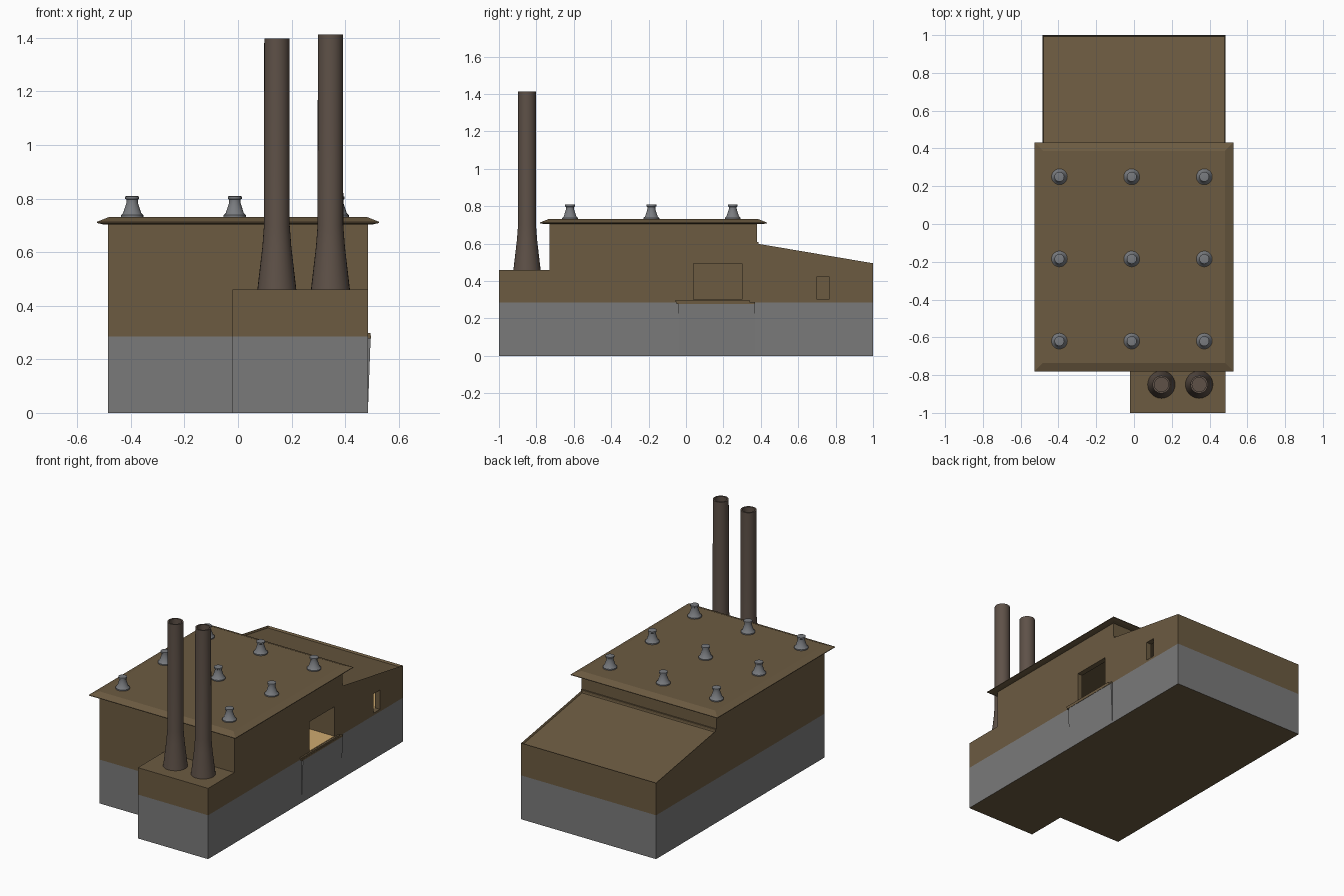
import bpy, bmesh, math
from mathutils import Vector

if "Cube" in bpy.data.objects:
    bpy.data.objects.remove(bpy.data.objects["Cube"])


def material(name, color):
    m = bpy.data.materials.new(name)
    m.diffuse_color = (*color, 1)
    m.use_nodes = True
    m.node_tree.nodes["Principled BSDF"].inputs["Base Color"].default_value = m.diffuse_color
    return m


BROWN = material("brown wall", (0.150, 0.104, 0.053))
GREY = material("grey concrete", (0.195, 0.195, 0.195))
STACK = material("dark stack brown", (0.112, 0.082, 0.064))
METAL = material("vent metal", (0.190, 0.198, 0.212))
TAN = material("warm floor", (0.62, 0.40, 0.16))


def finish(name, bm, *mats):
    bmesh.ops.recalc_face_normals(bm, faces=bm.faces[:])
    me = bpy.data.meshes.new(name)
    bm.to_mesh(me)
    bm.free()
    ob = bpy.data.objects.new(name, me)
    bpy.context.collection.objects.link(ob)
    for m in mats:
        me.materials.append(m)
    return ob


def prism(name, points, offset, *mats):
    """Closed outline of 3D points extruded along an offset."""
    bm = bmesh.new()
    face = bm.faces.new([bm.verts.new(p) for p in points])
    out = bmesh.ops.extrude_face_region(bm, geom=[face], use_keep_orig=True)
    verts = [g for g in out["geom"] if isinstance(g, bmesh.types.BMVert)]
    bmesh.ops.translate(bm, verts=verts, vec=Vector(offset))
    return finish(name, bm, *mats)


def box(name, x0, x1, y0, y1, z0, z1, *mats):
    pts = [(x0, y0, z0), (x1, y0, z0), (x1, y1, z0), (x0, y1, z0)]
    return prism(name, pts, (0, 0, z1 - z0), *mats)


def lathe(name, profile, x, y, sides, mat):
    """Revolve (radius, z) points around a vertical axis; end rings are capped."""
    bm = bmesh.new()
    rings = []
    for r, z in profile:
        rings.append([bm.verts.new((x + r * math.cos(2 * math.pi * i / sides),
                                    y + r * math.sin(2 * math.pi * i / sides), z))
                      for i in range(sides)])
    for a, b in zip(rings, rings[1:]):
        for i in range(sides):
            j = (i + 1) % sides
            bm.faces.new((a[i], a[j], b[j], b[i]))
    bm.faces.new(rings[0])
    bm.faces.new(rings[-1])
    ob = finish(name, bm, mat)
    bpy.ops.object.select_all(action='DESELECT')
    ob.select_set(True)
    bpy.context.view_layer.objects.active = ob
    bpy.ops.object.shade_smooth_by_angle(angle=math.radians(35))
    return ob


def cut(ob, cutter):
    """Apply a boolean difference and discard the cutter."""
    mod = ob.modifiers.new("opening", 'BOOLEAN')
    mod.operation, mod.solver, mod.object = 'DIFFERENCE', 'EXACT', cutter
    bpy.context.view_layer.objects.active = ob
    bpy.ops.object.modifier_apply(modifier=mod.name)
    bpy.data.objects.remove(cutter)


W = 0.485      # half width of the building
BASE = 0.285   # top of the concrete base

# Concrete base with the front extension, brown underneath
base = prism("concrete_base",
             [(-W, 1, 0), (-W, -.73, 0), (-.02, -.73, 0), (-.02, -1, 0), (W, -1, 0), (W, 1, 0)],
             (0, 0, BASE), GREY, BROWN)
for p in base.data.polygons:
    p.material_index = 1 if p.normal.z < -0.5 else 0

# Upper walls: tall hall and lean-to with a sunken sloping roof
side = [(-.73, BASE), (1, BASE), (1, .495), (.38, .60), (.38, .71), (-.73, .71)]
walls = prism("upper_walls", [(-W, y, z) for y, z in side], (2 * W, 0, 0), BROWN)
bm = bmesh.new()
bm.from_mesh(walls.data)
slope = [f for f in bm.faces if 0.5 < f.normal.z < 0.995]
bmesh.ops.inset_individual(bm, faces=slope, thickness=0.008, depth=-0.012)
bm.to_mesh(walls.data)
bm.free()
box("stack_platform", -.02, W, -1, -.73, BASE, .46, BROWN)
box("roof_flashing", -W, W, .38, .388, .597, .61, BROWN)

# Rooms and the two openings on the right side
cut(walls, box("hall_space", -.45, .45, -.70, .305, .292, .69))
cut(walls, box("lean_to_space", -.45, .45, .36, .97, .292, .47))
cut(walls, box("loading_opening", .40, .55, .04, .30, .30, .495))
cut(walls, box("window_opening", .40, .55, .70, .765, .30, .425))
box("hall_floor", -.45, .45, -.70, .305, .292, .299, TAN)
box("lean_to_floor", -.45, .45, .36, .97, .292, .299, TAN)
box("loading_threshold", .45, W - .003, .04, .30, .299, .302, TAN)

# Stepped sill and the tapered concrete apron below it
box("sill_lower", .47, .497, -.05, .37, .278, .289, BROWN)
box("sill_upper", .47, .495, -.055, .34, .289, .299, BROWN)
prism("apron", [(.48, -.04, .01), (W, -.04, .01), (.495, -.04, .28), (.48, -.04, .28)],
      (0, .41, 0), GREY)

# Overhanging hall roof: bevelled slab built from stacked rectangles
bm = bmesh.new()
rings = []
for inset, z in ((.022, .704), (0, .709), (0, .713), (.045, .731)):
    x, y0, y1 = .527 - inset, -.78 + inset, .432 - inset
    rings.append([bm.verts.new(c) for c in ((-x, y0, z), (x, y0, z), (x, y1, z), (-x, y1, z))])
for a, b in zip(rings, rings[1:]):
    for i in range(4):
        bm.faces.new((a[i], a[(i + 1) % 4], b[(i + 1) % 4], b[i]))
bm.faces.new(rings[0])
bm.faces.new(rings[-1])
finish("hall_roof", bm, BROWN)

# Grid of roof vents
vent = [(.042, .728), (.042, .738), (.034, .745), (.021, .785), (.021, .796),
        (.026, .799), (.026, .808), (.020, .809)]
for i, x in enumerate((-.395, -.012, .372)):
    for j, y in enumerate((-.62, -.185, .25)):
        lathe(f"roof_vent_{i}_{j}", vent, x, y, 20, METAL)

# Flared, open-topped smokestacks
for i, (x, top) in enumerate(((.145, 1.398), (.345, 1.413))):
    stack = [(.073, .458), (.054, .62), (.048, .70), (.047, top),
             (.037, top), (.037, .75)]
    lathe(f"smokestack_{i}", stack, x, -.85, 28, STACK)
